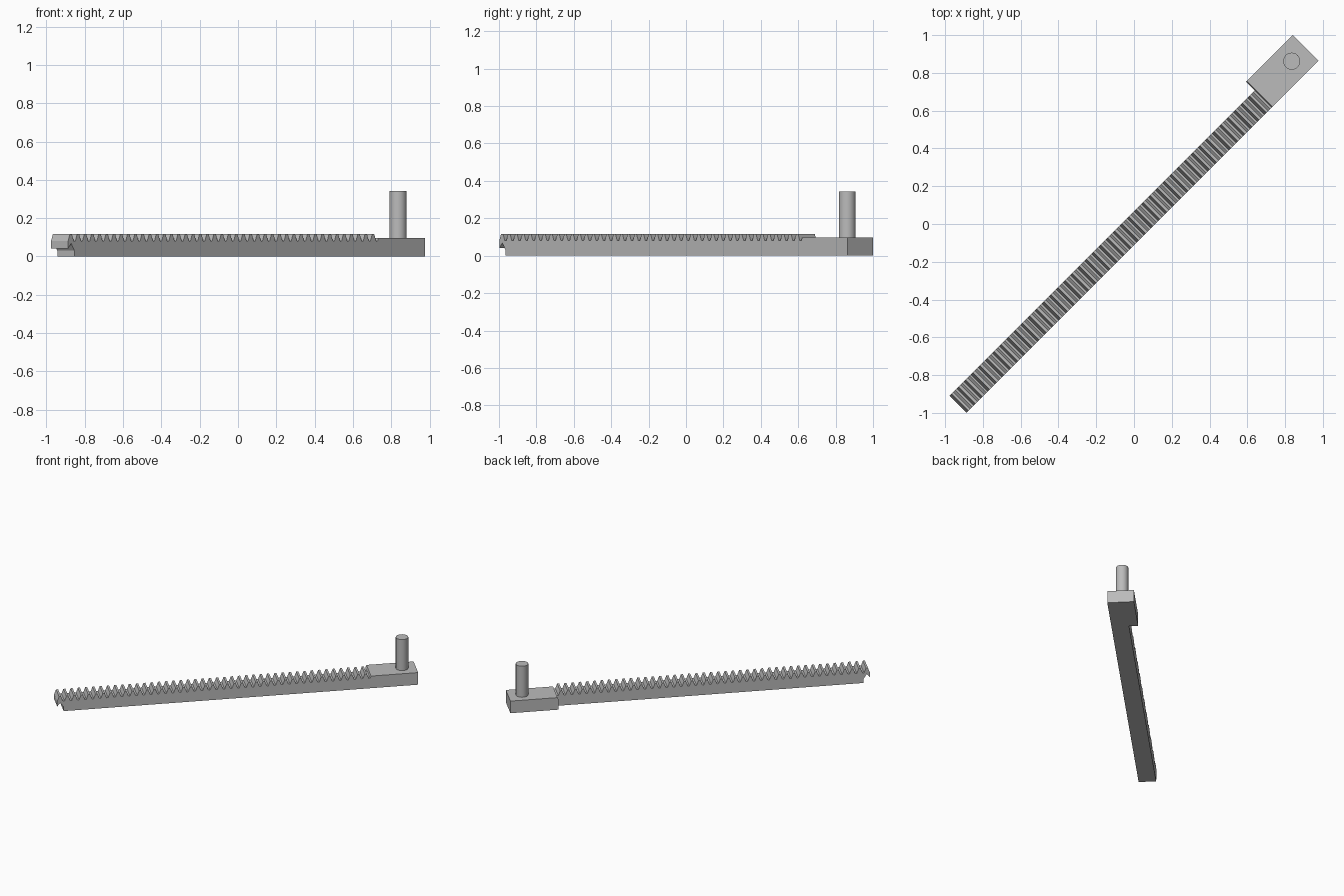
import bpy, bmesh, math
from mathutils import Matrix

if "Cube" in bpy.data.objects:
    bpy.data.objects.remove(bpy.data.objects["Cube"], do_unlink=True)

# Single flat metal colour
metal = bpy.data.materials.new("grey_metal")
metal.use_nodes = True
metal.diffuse_color = (0.5, 0.5, 0.5, 1)
metal.node_tree.nodes["Principled BSDF"].inputs["Base Color"].default_value = (0.5, 0.5, 0.5, 1)

# Parts are laid out along x, then turned onto the diagonal
TURN = Matrix.Rotation(math.radians(45), 4, "Z")


def finish(name, bm):
    bmesh.ops.recalc_face_normals(bm, faces=bm.faces)
    bm.transform(TURN)
    mesh = bpy.data.meshes.new(name)
    bm.to_mesh(mesh)
    bm.free()
    mesh.materials.append(metal)
    obj = bpy.data.objects.new(name, mesh)
    bpy.context.collection.objects.link(obj)
    return obj


def extrude_profile(name, profile, y0, y1):
    """Side profile (length, height) extruded across the width."""
    bm = bmesh.new()
    face = bm.faces.new([bm.verts.new((x, y0, z)) for x, z in profile])
    out = bmesh.ops.extrude_face_region(bm, geom=[face])
    verts = [g for g in out["geom"] if isinstance(g, bmesh.types.BMVert)]
    bmesh.ops.translate(bm, verts=verts, vec=(0, y1 - y0, 0))
    return finish(name, bm)


START, HEAD, END = -1.333, 0.951, 1.301
SIDE = -0.079
TEETH = 43
PITCH = (HEAD - START) / TEETH
ROOT, TIP, DECK = 0.08, 0.117, 0.096
FLANK, LAND = PITCH * 0.26, PITCH * 0.27

# Toothed bar with an undercut hook at the free end
profile = [(HEAD, 0), (-1.286, 0), (-1.286, 0.03), (-1.31, 0.068), (START, 0.041)]
for i in range(TEETH):
    x = START + i * PITCH
    profile += [(x, ROOT), (x + FLANK, TIP),
                (x + FLANK + LAND, TIP), (x + 2 * FLANK + LAND, ROOT)]
profile.append((HEAD, ROOT))
extrude_profile("toothed_bar", profile, SIDE, 0.047)

# Wider mounting block, with its leading edge sloped like a tooth flank
extrude_profile("mounting_block",
                [(HEAD, 0), (END, 0), (END, DECK), (HEAD + 0.006, DECK), (HEAD, ROOT)],
                SIDE, 0.113)

# Upright pin
PIN_TOP = 0.342
bm = bmesh.new()
bmesh.ops.create_cone(bm, cap_ends=True, segments=32, radius1=0.045, radius2=0.045,
                      depth=PIN_TOP - DECK,
                      matrix=Matrix.Translation((1.2, 0.019, (PIN_TOP + DECK) / 2)))
pin = finish("pin", bm)
bpy.context.view_layer.objects.active = pin
pin.select_set(True)
bpy.ops.object.shade_smooth_by_angle(angle=math.radians(30))
